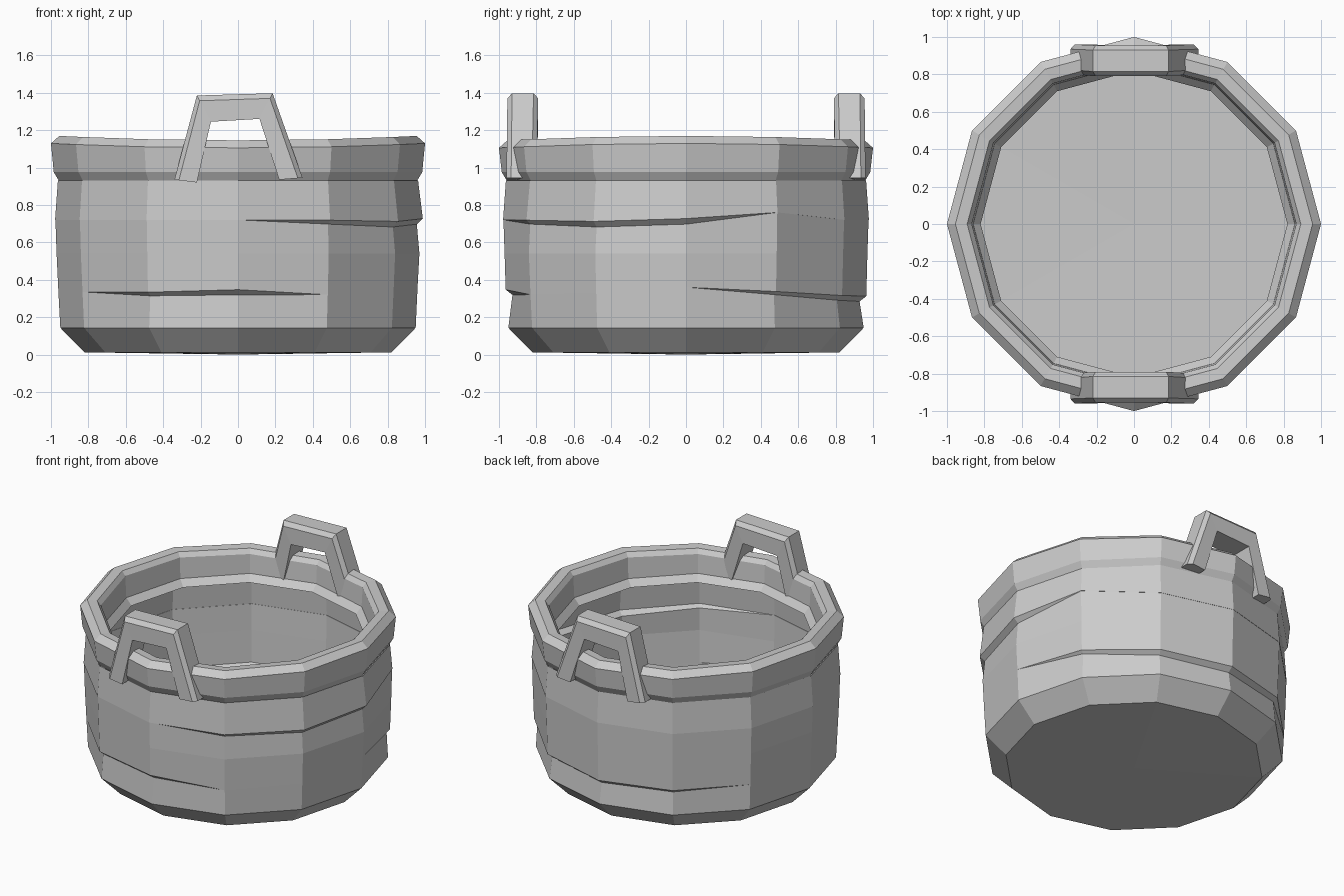
import bpy, bmesh
from math import sin, cos, pi

if "Cube" in bpy.data.objects:
    bpy.data.objects.remove(bpy.data.objects["Cube"])

N = 12


def finish(name, bm):
    bmesh.ops.remove_doubles(bm, verts=bm.verts, dist=0.0005)
    bmesh.ops.recalc_face_normals(bm, faces=bm.faces)
    me = bpy.data.meshes.new(name)
    bm.to_mesh(me)
    bm.free()
    ob = bpy.data.objects.new(name, me)
    bpy.context.collection.objects.link(ob)
    return ob


def skin(bm, columns, wrap, close):
    """Bridge neighbouring columns of points with quads."""
    vs = [[bm.verts.new(p) for p in c] for c in columns]
    n, m = len(vs), len(vs[0])
    for i in range(n if wrap else n - 1):
        a, b = vs[i], vs[(i + 1) % n]
        for j in range(m if close else m - 1):
            k = (j + 1) % m
            bm.faces.new((a[j], b[j], b[k], a[k]))
    return vs


def spin(k, profile):
    a = 2 * pi * k / N
    return [(r * cos(a), r * sin(a), z) for r, z in profile]


# Body: thin shell with overlapping strips; column -> (height, how far open)
low = {7: (.335, 0), 8: (.325, .7), 9: (.335, 1), 10: (.32, 0),
       0: (.36, 0), 1: (.33, .6), 2: (.305, .9), 3: (.30, 1), 4: (.31, .8), 5: (.32, 0)}
high = {9: (.72, 0), 10: (.71, .7), 11: (.70, 1), 0: (.715, 1), 1: (.76, 0)}
cols = []
for k in range(N):
    zl, ol = low.get(k, (.33, 0))
    zh, oh = high.get(k, (.72, 0))
    cols.append(spin(k, [
        (.82, .012), (.95, .143),
        (.96 - .032 * ol, zl - .016 * ol), (.96 + .004 * ol, zl + .012 * ol),
        (.97, .54),
        (.976 - .02 * oh, zh - .018 * oh), (.978 + .01 * oh, zh + .012 * oh),
        (.963, .93)]))
bm = bmesh.new()
vs = skin(bm, cols, True, False)
# Slightly sagging floor
centre = bm.verts.new((0, 0, 0))
for k in range(N):
    bm.faces.new((vs[k][0], centre, vs[(k + 1) % N][0]))
finish("basket_body", bm)

# Rim: thick bevelled ring, a little higher at the left and right
rim = [(.955, .925), (.985, .975), (1.0, 1.105), (.955, 1.145),
       (.892, 1.14), (.868, 1.11), (.86, .985), (.82, .94)]
cols = []
for k in range(N):
    lift = .024 * cos(2 * pi * k / N) ** 2
    cols.append(spin(k, [(r, z + (lift if z > 1.05 else 0)) for r, z in rim]))
bm = bmesh.new()
skin(bm, cols, True, True)
finish("rim", bm)

# Handles: trapezoid loops straddling the rim, outer edges chamfered
outer = [(-.34, .935), (-.22, 1.385), (.185, 1.397), (.345, .945)]
inner = [(-.22, .92), (-.145, 1.245), (.115, 1.26), (.22, .935)]
for name, side in (("front_handle", -1), ("back_handle", 1)):
    secs = []
    for i, ((ox, oz), (ix, iz)) in enumerate(zip(outer, inner)):
        y0, y1 = (.79, .955) if i in (1, 2) else (.80, .96)
        cx, cz = ox + (ix - ox) * .2, oz + (iz - oz) * .2
        secs.append([(ix, side * y0, iz), (cx, side * y0, cz),
                     (ox, side * (y0 + .025), oz), (ox, side * (y1 - .025), oz),
                     (cx, side * y1, cz), (ix, side * y1, iz)])
    bm = bmesh.new()
    vs = skin(bm, secs, False, True)
    bm.faces.new(vs[0])
    bm.faces.new(vs[-1])
    finish(name, bm)
